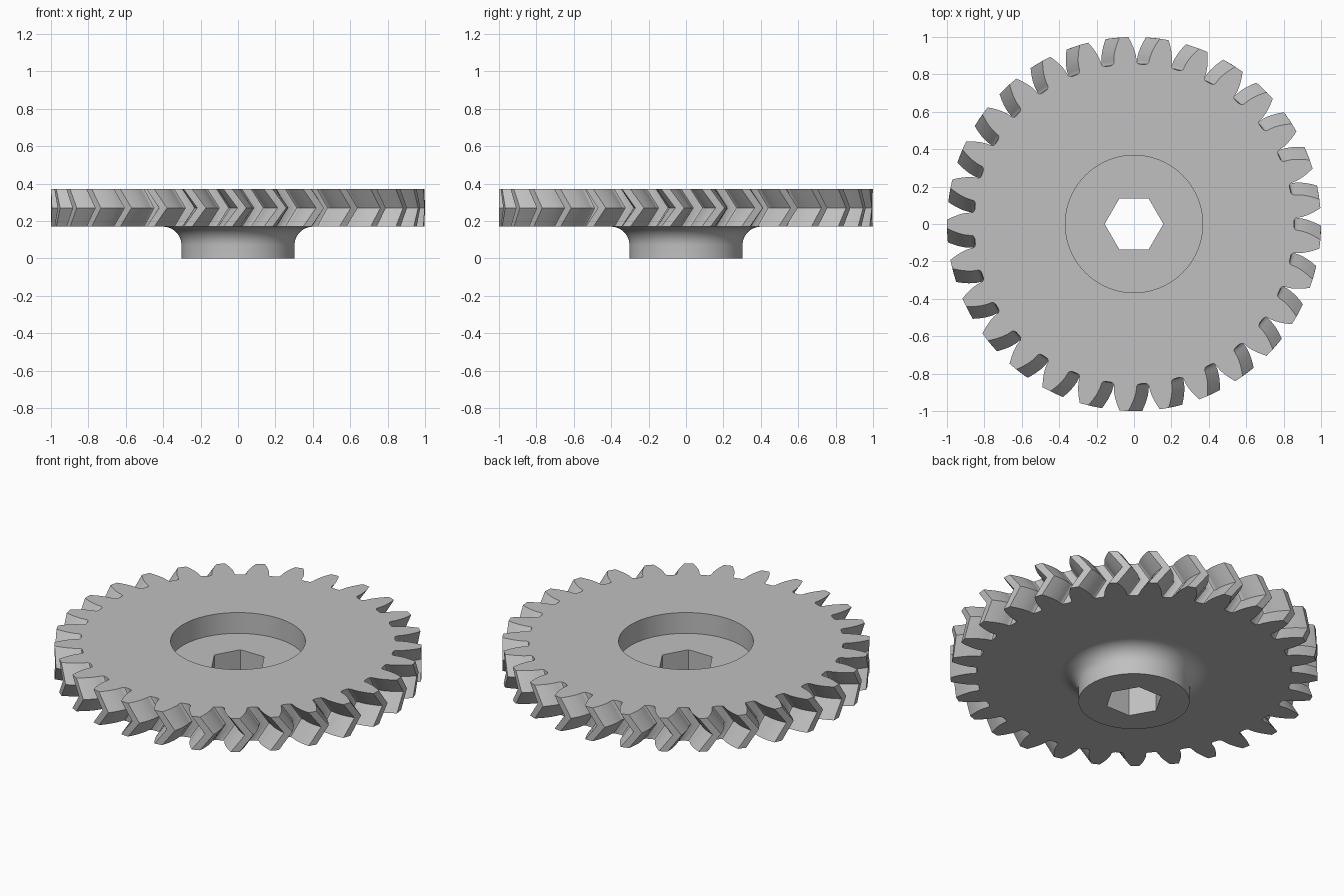
import bpy, bmesh
from math import pi, sin, cos, tan, acos, radians

if "Cube" in bpy.data.objects:
    bpy.data.objects.remove(bpy.data.objects["Cube"], do_unlink=True)

TEETH = 29
TIP, PITCH, ROOT = 1.0, 0.935, 0.855
PRESSURE = radians(20)
BASE = PITCH * cos(PRESSURE)
BOTTOM, MIDDLE, TOP = 0.17, 0.27, 0.37
TWIST = 0.075          # turn of the teeth at mid height
FLOOR = 0.245          # floor of the recess
SEGMENTS = 72


def involute(a):
    return tan(a) - a


def half_angle(r):
    """Half the angular tooth thickness at radius r."""
    return pi / (2 * TEETH) + involute(PRESSURE) - involute(acos(min(1, BASE / r)))


def tooth_outline():
    """Closed gear outline as (radius, angle) pairs."""
    flank = [(BASE + (TIP - BASE) * i / 6, None) for i in range(7)]
    flank = [(r, half_angle(r)) for r, _ in flank]
    wide = half_angle(BASE)
    # rounded foot of the tooth
    foot = [(ROOT, wide + 0.022), (ROOT + 0.003, wide + 0.010), (ROOT + 0.011, wide + 0.002)]
    side = foot + flank
    outline = []
    for t in range(TEETH):
        mid = pi + 2 * pi * t / TEETH
        outline += [(r, mid - a) for r, a in side]
        outline += [(r, mid + a) for r, a in reversed(side)]
    return outline


bm = bmesh.new()


def ring(polar, z, turn=0):
    return [bm.verts.new((r * cos(a + turn), r * sin(a + turn), z)) for r, a in polar]


def circle(r, z, n=SEGMENTS):
    return ring([(r, 2 * pi * i / n) for i in range(n)], z)


def skin(a, b):
    """Wall of quads between two rings of equal length."""
    n = len(a)
    for i in range(n):
        j = (i + 1) % n
        bm.faces.new((a[i], a[j], b[j], b[i]))


def flat_cap(outer, inner):
    """Flat face with a hole."""
    edges = []
    for loop in (outer, inner):
        for i, v in enumerate(loop):
            w = loop[(i + 1) % len(loop)]
            edges.append(bm.edges.get((v, w)) or bm.edges.new((v, w)))
    bmesh.ops.triangle_fill(bm, edges=edges, use_beauty=True)


# Herringbone toothed wall
outline = tooth_outline()
low, mid, high = ring(outline, BOTTOM), ring(outline, MIDDLE, TWIST), ring(outline, TOP)
skin(low, mid)
skin(mid, high)

# Round recess in the top
rim, floor = circle(0.367, TOP), circle(0.367, FLOOR)
skin(rim, floor)

# Hexagonal bore
hex_top, hex_bottom = circle(0.157, FLOOR, 6), circle(0.157, 0, 6)
skin(hex_top, hex_bottom)

# Hub with a concave fillet running into the underside
profile = [(0.302, 0), (0.302, 0.07)]
profile += [(0.402 - 0.1 * cos(a), 0.07 + 0.1 * sin(a)) for a in (pi / 20 * i for i in range(1, 11))]
profile += [(0.42, BOTTOM)]
hub = [circle(r, z) for r, z in profile]
for a, b in zip(hub, hub[1:]):
    skin(a, b)

# Flat faces
flat_cap(high, rim)
flat_cap(floor, hex_top)
flat_cap(hub[0], hex_bottom)
flat_cap(low, hub[-1])
bmesh.ops.recalc_face_normals(bm, faces=bm.faces)

mesh = bpy.data.meshes.new("herringbone_gear")
bm.to_mesh(mesh)
bm.free()
gear = bpy.data.objects.new("herringbone_gear", mesh)
bpy.context.collection.objects.link(gear)

# Plain grey
grey = bpy.data.materials.new("plain_grey")
grey.use_nodes = True
colour = (0.53, 0.53, 0.53, 1)
grey.diffuse_color = colour
grey.node_tree.nodes["Principled BSDF"].inputs["Base Color"].default_value = colour
mesh.materials.append(grey)

bpy.ops.object.select_all(action="DESELECT")
gear.select_set(True)
bpy.context.view_layer.objects.active = gear
bpy.ops.object.shade_smooth_by_angle(angle=radians(30))
